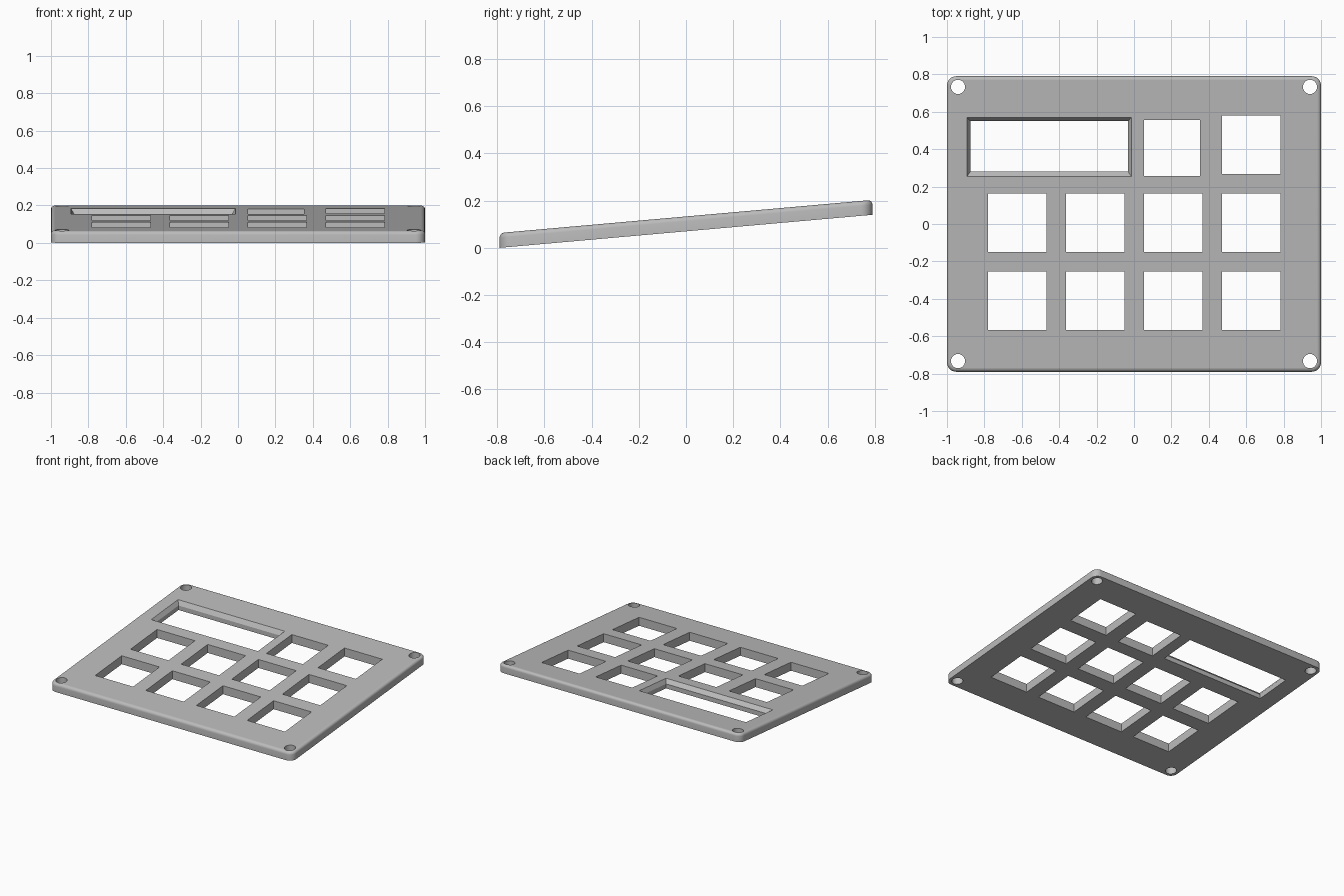
import bpy, bmesh, math

HALF_X, HALF_Y, THICK = 1.0, 0.79, 0.063
SLOPE = 0.0886      # rise of the plate from front to back
EDGE = 0.02         # rounding of the upper rim
CORNER = 0.05       # rounding of the outline

default = bpy.data.objects.get("Cube")
if default:
    bpy.data.objects.remove(default)

grey = bpy.data.materials.new("light grey")
grey.use_nodes = True
grey.diffuse_color = (0.5, 0.5, 0.5, 1)
grey.node_tree.nodes["Principled BSDF"].inputs["Base Color"].default_value = (0.5, 0.5, 0.5, 1)


def loft(bm, rings):
    """Closed solid through a stack of rings, each (outline points, z)."""
    loops = [[bm.verts.new((x, y, z)) for x, y in pts] for pts, z in rings]
    for low, high in zip(loops, loops[1:]):
        n = len(low)
        for i in range(n):
            j = (i + 1) % n
            bm.faces.new((low[i], low[j], high[j], high[i]))
    bm.faces.new(loops[0][::-1])
    bm.faces.new(loops[-1])


def circle(cx, cy, r, n=32):
    return [(cx + r * math.cos(math.tau * i / n), cy + r * math.sin(math.tau * i / n))
            for i in range(n)]


def rect(x0, x1, y0, y1):
    return [(x0, y0), (x1, y0), (x1, y1), (x0, y1)]


def rounded(inset, steps=8):
    r = CORNER - inset
    pts = []
    for q, (sx, sy) in enumerate(((1, 1), (-1, 1), (-1, -1), (1, -1))):
        for i in range(steps + 1):
            a = math.pi / 2 * (q + i / steps)
            pts.append((sx * (HALF_X - CORNER) + r * math.cos(a),
                        sy * (HALF_Y - CORNER) + r * math.sin(a)))
    return pts


def make_object(name, bm):
    bmesh.ops.recalc_face_normals(bm, faces=bm.faces)
    mesh = bpy.data.meshes.new(name)
    bm.to_mesh(mesh)
    bm.free()
    mesh.materials.append(grey)
    obj = bpy.data.objects.new(name, mesh)
    bpy.context.collection.objects.link(obj)
    return obj


# Plate with rounded corners and a rounded upper rim
bm = bmesh.new()
rings = [(rounded(0), 0)]
for i in range(6):
    a = math.pi / 2 * i / 5
    rings.append((rounded(EDGE * (1 - math.cos(a))), THICK - EDGE + EDGE * math.sin(a)))
loft(bm, rings)
plate = make_object("cover_plate", bm)

# Openings: square key holes, screw holes and the bevelled display window
bm = bmesh.new()
KEY = 0.156
columns = [-0.624 + 0.417 * i for i in range(4)]
keys = [(x, y) for x in columns for y in (-0.41, 0.006)] + [(columns[3], 0.424)]
openings = [rect(x - KEY, x + KEY, y - KEY, y + KEY) for x, y in keys]
openings.append(rect(0.054, 0.354, 0.257, 0.556))
openings += [circle(sx * 0.941, sy * 0.733, 0.038) for sx in (-1, 1) for sy in (-1, 1)]
for outline in openings:
    loft(bm, [(outline, -0.1), (outline, 0.2)])


def window(grow):
    return rect(-0.875 - 0.018 * grow, -0.032 + 0.018 * grow,
                0.28 - 0.026 * grow, 0.55 + 0.02 * grow)


loft(bm, [(window(0), -0.1), (window(0), THICK - 0.03), (window(2), THICK + 0.03)])
cutter = make_object("openings_cutter", bm)
cutter.hide_render = True

cut = plate.modifiers.new("openings", 'BOOLEAN')
cut.operation = 'DIFFERENCE'
cut.solver = 'EXACT'
cut.object = cutter
bpy.context.view_layer.update()
result = bpy.data.meshes.new_from_object(plate.evaluated_get(bpy.context.evaluated_depsgraph_get()))
plate.modifiers.clear()
plate.data = result
bpy.data.objects.remove(cutter)

# Slant the plate upward to the back, keeping all walls upright
flat = [p.index for p in result.polygons if abs(p.normal.z) > 0.99]
for v in result.vertices:
    v.co.z += SLOPE * (v.co.y + HALF_Y)

for o in bpy.context.selected_objects:
    o.select_set(False)
plate.select_set(True)
bpy.context.view_layer.objects.active = plate
bpy.ops.object.shade_smooth_by_angle(angle=math.radians(30))
for i in flat:
    result.polygons[i].use_smooth = False
